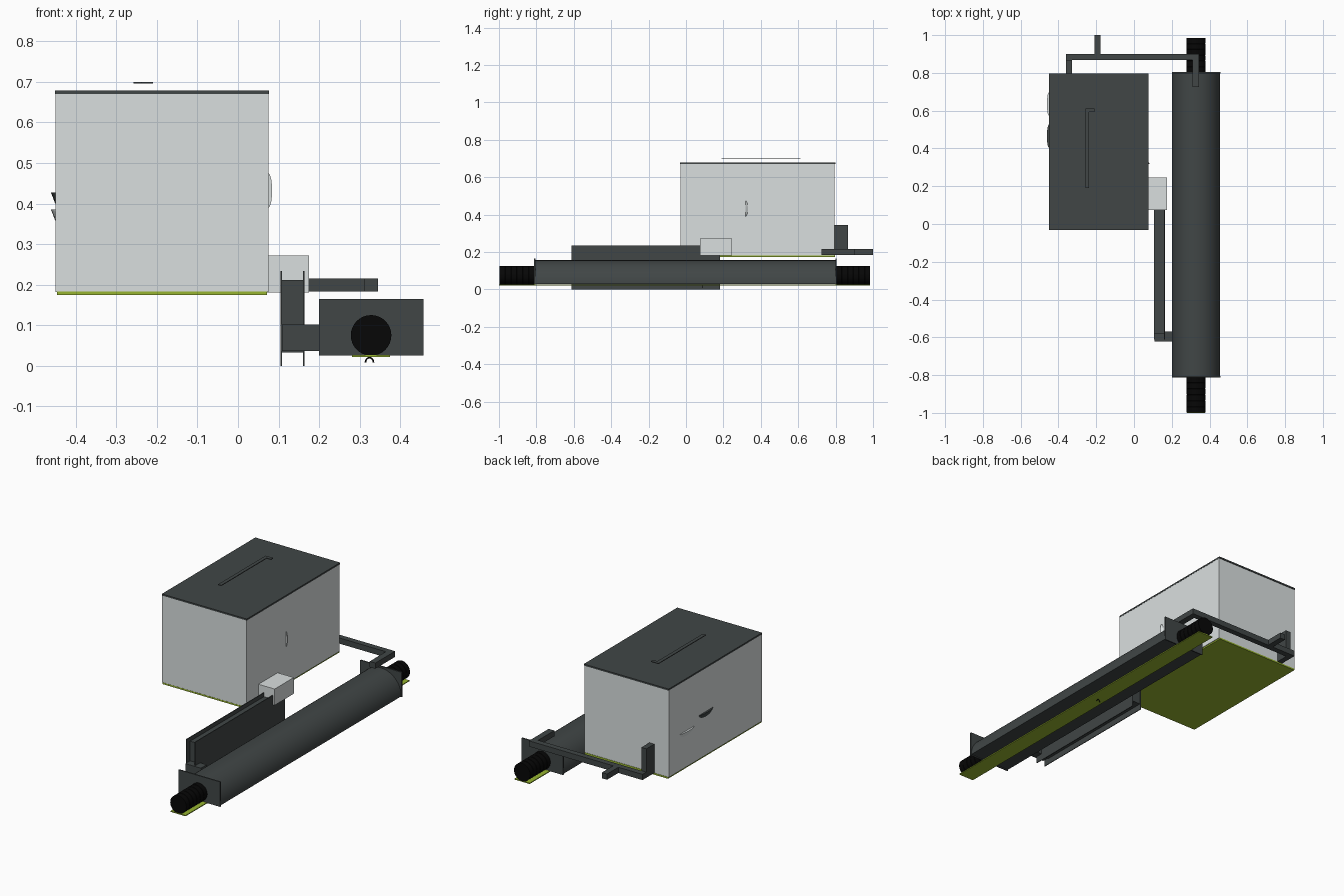
import bpy
import bmesh
import math

cube = bpy.data.objects.get("Cube")
if cube:
    bpy.data.objects.remove(cube, do_unlink=True)


def material(name, r, g, b):
    m = bpy.data.materials.new(name)
    m.use_nodes = True
    m.diffuse_color = (r, g, b, 1)
    m.node_tree.nodes["Principled BSDF"].inputs["Base Color"].default_value = (r, g, b, 1)
    return m


LIGHT = material("light grey", 0.7, 0.74, 0.74)
DARK = material("dark slate", 0.052, 0.061, 0.061)
BLACK = material("black rubber", 0.002, 0.002, 0.002)
GREEN = material("lime green", 0.31, 0.46, 0.03)


def finish(name, bm, mat, smooth=False):
    bmesh.ops.recalc_face_normals(bm, faces=bm.faces)
    mesh = bpy.data.meshes.new(name)
    bm.to_mesh(mesh)
    bm.free()
    mesh.materials.append(mat)
    ob = bpy.data.objects.new(name, mesh)
    bpy.context.collection.objects.link(ob)
    if smooth:
        bpy.ops.object.select_all(action='DESELECT')
        ob.select_set(True)
        bpy.context.view_layer.objects.active = ob
        bpy.ops.object.shade_smooth_by_angle(angle=math.radians(30))
    return ob


def box(name, mat, x, y, z):
    """Box from (min, max) pairs on each axis."""
    bm = bmesh.new()
    bmesh.ops.create_cube(bm, size=1)
    for v in bm.verts:
        v.co = [lo + (c + 0.5) * (hi - lo) for c, (lo, hi) in zip(v.co, (x, y, z))]
    return finish(name, bm, mat)


def prism(name, mat, points, offset, smooth=False):
    """Flat outline pushed along an offset vector."""
    bm = bmesh.new()
    face = bm.faces.new([bm.verts.new(p) for p in points])
    ext = bmesh.ops.extrude_face_region(bm, geom=[face], use_keep_orig=True)
    verts = [g for g in ext["geom"] if isinstance(g, bmesh.types.BMVert)]
    bmesh.ops.translate(bm, verts=verts, vec=offset)
    return finish(name, bm, mat, smooth)


# Large container with lid, floor and lid handle
box("container_body", LIGHT, (-0.45, 0.075), (-0.03, 0.795), (0.182, 0.67))
box("container_lid", DARK, (-0.451, 0.076), (-0.031, 0.798), (0.67, 0.679))
box("container_floor", GREEN, (-0.446, 0.071), (-0.031, 0.797), (0.174, 0.183))
handle = [(-0.257, 0.19), (-0.237, 0.19), (-0.237, 0.592), (-0.21, 0.592),
          (-0.21, 0.612), (-0.257, 0.612)]
prism("lid_handle", DARK, [(x, y, 0.696) for x, y in handle], (0, 0, 0.004))


def arc_points(n, half, bulge):
    return [(half * math.cos(math.pi * i / n), bulge * math.sin(math.pi * i / n))
            for i in range(n + 1)]


# Wedge-shaped finger tabs on the container sides
prism("left_side_tab", LIGHT,
      [(0.075 + b, 0.318, 0.432 + a) for a, b in arc_points(14, 0.042, 0.009)],
      (-0.011, 0.016, 0))
for name, mat, y, z in (("upper_right_tab", DARK, 0.465, 0.427),
                        ("lower_right_tab", LIGHT, 0.635, 0.385)):
    prism(name, mat,
          [(-0.45 - b, y + a, z) for a, b in arc_points(14, 0.062, 0.011)],
          (0.012, 0, -0.031))

# Arched long housing with end plates
CX = 0.328
arch = [(CX + a, -0.805, 0.03 + b) for a, b in arc_points(32, 0.127, 0.126)]
prism("housing_arch", DARK, arch, (0, 1.605, 0), True)
for name, y in (("front_end_plate", -0.812), ("back_end_plate", 0.798)):
    box(name, DARK, (0.2, 0.457), (y, y + 0.007), (0.025, 0.165))
box("housing_base_strip", GREEN, (0.281, 0.375), (-1.0, 0.985), (0.022, 0.027))


# Rollers with narrow grooves
def roller(name, y0, y1, ribs, radius=0.05, sides=32):
    step = (y1 - y0) / ribs
    profile = [(y0, 0.0), (y0, radius)]
    for i in range(1, ribs):
        a = y0 + i * step
        profile += [(a - 0.0015, radius), (a, radius - 0.0015), (a + 0.0015, radius)]
    profile += [(y1, radius), (y1, 0.0)]
    bm = bmesh.new()
    verts = [bm.verts.new((CX, y, 0.075 + r)) for y, r in profile]
    edges = [bm.edges.new(p) for p in zip(verts, verts[1:])]
    bmesh.ops.spin(bm, geom=verts + edges, cent=(CX, 0, 0.075), axis=(0, 1, 0),
                   angle=2 * math.pi, steps=sides, use_merge=True)
    bmesh.ops.remove_doubles(bm, verts=bm.verts, dist=0.0001)
    return finish(name, bm, BLACK, True)


roller("front_roller", -0.998, -0.81, 6)
roller("back_roller", 0.803, 0.985, 6)

# Small hook under the housing
hook = bpy.data.curves.new("underside_hook", 'CURVE')
hook.dimensions = '3D'
hook.bevel_depth = 0.002
spline = hook.splines.new('POLY')
spline.points.add(8)
for i, p in enumerate(spline.points):
    t = math.pi * i / 8
    p.co = (0.324 + 0.01 * math.cos(t), 0.09, 0.008 + 0.012 * math.sin(t), 1)
hook.materials.append(BLACK)
bpy.context.collection.objects.link(bpy.data.objects.new("underside_hook", hook))

# Side rail: two thin plates around a core
for name, x in (("rail_right_plate", 0.105), ("rail_left_plate", 0.16)):
    box(name, DARK, (x, x + 0.004), (-0.612, 0.183), (0.0, 0.234))
box("rail_core", DARK, (0.109, 0.16), (-0.58, 0.18), (0.033, 0.212))
box("rail_link", DARK, (0.109, 0.205), (-0.622, -0.57), (0.037, 0.102))
box("rail_junction_box", LIGHT, (0.07, 0.175), (0.075, 0.245), (0.181, 0.272))

# Rear bracket joining container and housing
BZ = (0.183, 0.215)
box("bracket_crossbar", DARK, (-0.36, 0.345), (0.868, 0.9), BZ)
box("bracket_container_arm", DARK, (-0.36, -0.329), (0.795, 0.87), BZ)
box("bracket_upright", DARK, (-0.36, -0.329), (0.793, 0.866), (0.21, 0.345))
box("bracket_prong", DARK, (-0.21, -0.178), (0.895, 1.0), BZ)
box("bracket_housing_arm", DARK, (0.31, 0.345), (0.725, 0.87), BZ)
